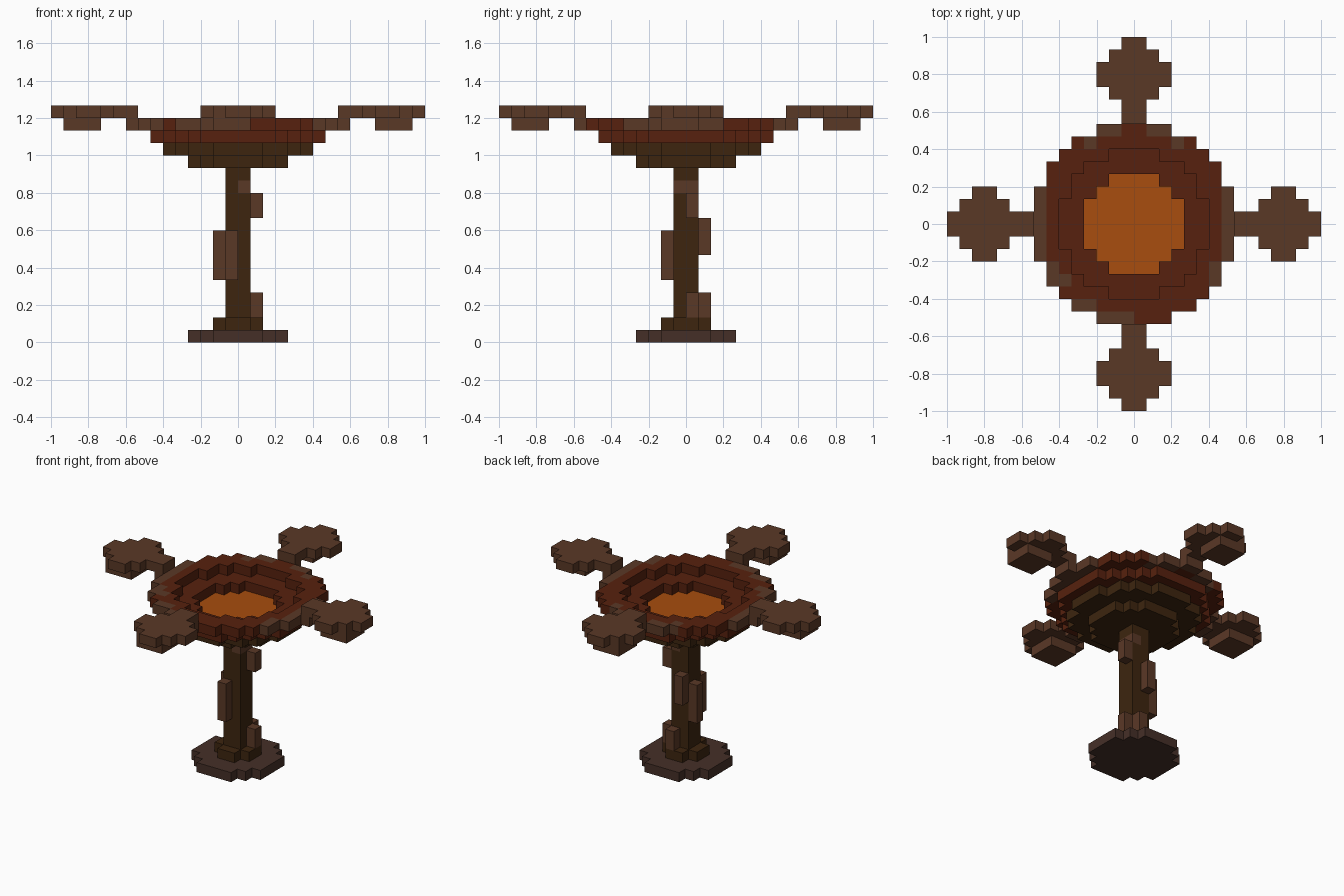
import bpy, bmesh, math
from mathutils import Vector

if "Cube" in bpy.data.objects:
    bpy.data.objects.remove(bpy.data.objects["Cube"], do_unlink=True)

U = 2 / 30  # edge of one block


def lin(c):
    c /= 255
    return c / 12.92 if c <= 0.04045 else ((c + 0.055) / 1.055) ** 2.4


def material(name, rgb):
    m = bpy.data.materials.new(name)
    col = (*[lin(c) for c in rgb], 1)
    m.diffuse_color = col
    m.use_nodes = True
    bsdf = m.node_tree.nodes["Principled BSDF"]
    bsdf.inputs["Base Color"].default_value = col
    bsdf.inputs["Roughness"].default_value = 0.9
    return m


BROWN = material("bark_brown", (90, 56, 38))
RED = material("rust_red", (87, 33, 14))
ORANGE = material("glow_orange", (168, 77, 14))
DARK = material("dark_wood", (61, 37, 15))
BASE = material("base_brown", (69, 47, 39))

DIRS = [Vector(d) for d in ((1, 0, 0), (-1, 0, 0), (0, 1, 0), (0, -1, 0), (0, 0, 1), (0, 0, -1))]


def blocks(name, cells, mats, rule=None):
    """Mesh the outer skin of a set of block cells; rule(i, j, k) picks the material slot."""
    cells = set(cells)
    bm = bmesh.new()
    for c in sorted(cells):
        mid = Vector(c) + Vector((0.5, 0.5, 0.5))
        for d in DIRS:
            if tuple(int(v) for v in Vector(c) + d) in cells:
                continue
            a = Vector((abs(d.y) + abs(d.z), abs(d.x), 0)) / 2
            b = d.cross(a)
            ctr = mid + d / 2
            f = bm.faces.new([bm.verts.new((ctr + s * a + t * b) * U)
                              for s, t in ((1, 1), (-1, 1), (-1, -1), (1, -1))])
            f.material_index = rule(*c) if rule else 0
    bmesh.ops.remove_doubles(bm, verts=bm.verts, dist=U * 0.01)
    bmesh.ops.recalc_face_normals(bm, faces=bm.faces)
    me = bpy.data.meshes.new(name)
    bm.to_mesh(me)
    bm.free()
    for m in mats:
        me.materials.append(m)
    ob = bpy.data.objects.new(name, me)
    bpy.context.collection.objects.link(ob)
    return ob


def radius(i, j):
    return math.hypot(i + 0.5, j + 0.5)


def disc(r, k, hole=0):
    return [(i, j, k) for i in range(-15, 15) for j in range(-15, 15)
            if hole < radius(i, j) <= r]


def box(x, y, z):
    return [(i, j, k) for i in range(*x) for j in range(*y) for k in range(*z)]


# Foot and stem
blocks("base", disc(4, 0), [BASE])
blocks("foot", disc(2, 1), [DARK])
blocks("stem", box((-1, 1), (-1, 1), (2, 14)), [DARK, BROWN],
       lambda i, j, k: int(k == 12 and i == 0))

# Vines clinging to the stem
vines = [
    ((1, 2), (0, 1), (10, 12)),
    ((1, 2), (0, 1), (1, 4)),
    ((-2, -1), (0, 1), (5, 9)),
    ((-1, 0), (-2, -1), (5, 9)),
    ((-1, 0), (1, 2), (7, 10)),
    ((0, 1), (1, 2), (1, 4)),
]
for n, v in enumerate(vines):
    blocks(f"vine_{n + 1}", box(*v), [BROWN])

# Bowl, widening one ring per layer, with a glowing floor
blocks("bowl_bottom", disc(4, 14), [DARK])
blocks("bowl_floor", disc(6, 15), [DARK, ORANGE], lambda i, j, k: int(radius(i, j) <= 4))
blocks("bowl_wall", disc(7, 16, hole=4), [RED])


def rim_rule(i, j, k):
    """Outer rim blocks are bark, broken by stretches of red."""
    if radius(i, j) <= 7:
        return 0
    a = math.degrees(math.atan2(j + 0.5, i + 0.5))
    return int(not (-90 < a < -38 or 120 < a < 158 or 25 < a < 58 or 85 < a < 97
                    or -140 < a < -128))


blocks("bowl_rim", disc(8, 17, hole=6), [RED, BROWN], rim_rule)

# Four arms ending in leaf pads, each with a thicker patch underneath
HALF = {8: 1, 9: 1, 10: 2, 11: 3, 12: 3, 13: 2, 14: 1}
pad = [(i, j, 18) for i, h in HALF.items() for j in range(-h, h)]
pad += [(8, -1, 17), (8, 0, 17)]
patches = [(12, -1), (-1, 12), (-13, -1), (-1, -13)]
for name, (cx, cy) in zip(("left", "back", "right", "front"), patches):
    under = box((cx - 1, cx + 2), (cy - 1, cy + 2), (17, 18))
    blocks(f"leaf_{name}", pad + under, [BROWN])
    pad = [(-j - 1, i, k) for i, j, k in pad]
